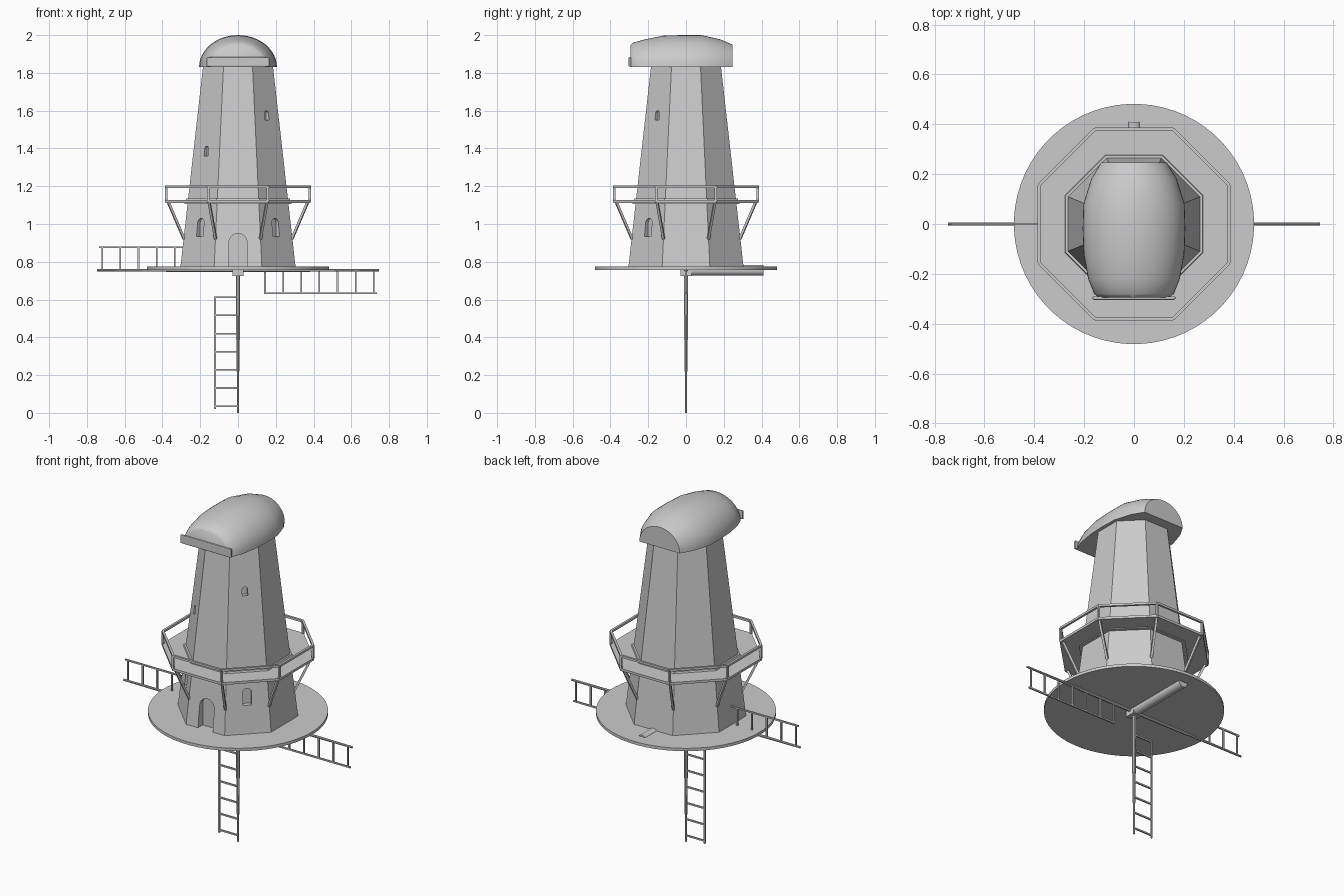
import bpy, bmesh, math
from mathutils import Vector, Matrix

if "Cube" in bpy.data.objects:
    bpy.data.objects.remove(bpy.data.objects["Cube"])

C8 = math.cos(math.pi / 8)
HUB_Z = 0.755


def finish(bm, name):
    bmesh.ops.recalc_face_normals(bm, faces=bm.faces[:])
    me = bpy.data.meshes.new(name)
    bm.to_mesh(me)
    bm.free()
    ob = bpy.data.objects.new(name, me)
    bpy.context.collection.objects.link(ob)
    return ob


def smooth(ob, angle=40):
    bpy.ops.object.select_all(action='DESELECT')
    ob.select_set(True)
    bpy.context.view_layer.objects.active = ob
    bpy.ops.object.shade_smooth_by_angle(angle=math.radians(angle))


def bar(bm, a, b, r1, r2=None, sides=8):
    a, b = Vector(a), Vector(b)
    d = b - a
    m = (Matrix.Translation((a + b) / 2) @ d.to_track_quat('Z', 'Y').to_matrix().to_4x4()
         @ Matrix.Rotation(math.pi / sides, 4, 'Z'))
    bmesh.ops.create_cone(bm, cap_ends=True, segments=sides, radius1=r1,
                          radius2=r1 if r2 is None else r2, depth=d.length, matrix=m)


def prism(name, z0, z1, a0, a1):
    """Octagon with flats on the axes, given by inner radii."""
    bm = bmesh.new()
    bar(bm, (0, 0, z0), (0, 0, z1), a0 / C8, a1 / C8, 8)
    return finish(bm, name)


def corner(i, apothem, z):
    t = math.radians(22.5 + 45 * i)
    return (apothem / C8 * math.cos(t), apothem / C8 * math.sin(t), z)


def wall(z):
    return 0.305 - 0.12 * (z - 0.77) / 1.065


def box(bm, size, loc):
    bmesh.ops.create_cube(bm, size=1, matrix=Matrix.Translation(loc) @ Matrix.Diagonal((*size, 1)))


# ground disc
bm = bmesh.new()
bar(bm, (0, 0, 0.757), (0, 0, 0.774), 0.482, sides=64)
smooth(finish(bm, "base_disc"))

# tapered octagonal tower
tower = prism("tower", 0.77, 1.835, wall(0.77), wall(1.835))


# arched recesses for door and windows, cut from the tower
def recess(name, angle, z0, z1, half, depth):
    zs = z1 - half
    pts = [(-half, z0), (half, z0)]
    pts += [(half * math.cos(math.pi * k / 10), zs + half * math.sin(math.pi * k / 10)) for k in range(11)]
    bm = bmesh.new()
    back = -(wall((z0 + z1) / 2) - depth)
    f = bm.faces.new([bm.verts.new((x, back, z)) for x, z in pts])
    ext = bmesh.ops.extrude_face_region(bm, geom=[f])
    bmesh.ops.translate(bm, vec=(0, -0.15, 0), verts=[v for v in ext["geom"] if isinstance(v, bmesh.types.BMVert)])
    bmesh.ops.remove_doubles(bm, verts=bm.verts[:], dist=1e-5)
    bmesh.ops.rotate(bm, verts=bm.verts[:], cent=(0, 0, 0), matrix=Matrix.Rotation(math.radians(angle), 3, 'Z'))
    cutter = finish(bm, name)
    cutter.hide_render = True
    cutter.hide_set(True)
    mod = tower.modifiers.new(name, 'BOOLEAN')
    mod.object, mod.operation, mod.solver = cutter, 'DIFFERENCE', 'EXACT'


recess("door_cutter", 0, 0.765, 0.95, 0.048, 0.035)
for side, ang in (("left", -45), ("right", 45)):
    recess(side + "_window_cutter", ang, 0.935, 1.03, 0.024, 0.022)
recess("upper_left_window_cutter", -45, 1.36, 1.412, 0.015, 0.018)
recess("upper_right_window_cutter", 45, 1.55, 1.60, 0.015, 0.018)

# balcony floor and collar where it meets the tower
prism("balcony_floor", 1.112, 1.126, 0.385, 0.385)
prism("balcony_collar", 1.105, 1.135, 0.285, 0.274)

# balcony railing and braces
rail, braces = bmesh.new(), bmesh.new()
for i in range(8):
    bar(rail, corner(i, 0.38, 1.12), corner(i, 0.38, 1.2), 0.008, sides=4)
    bar(rail, corner(i, 0.38, 1.198), corner(i + 1, 0.38, 1.198), 0.009, sides=4)
    bar(braces, corner(i, 0.37, 1.118), corner(i, wall(0.92) - 0.003, 0.92), 0.009, sides=4)
finish(rail, "balcony_railing")
finish(braces, "balcony_braces")

# rounded cap: arched sections (y, half width, height)
sections = [(-0.295, 0.142, 0.115), (-0.28, 0.16, 0.13), (-0.22, 0.184, 0.147), (-0.12, 0.202, 0.167),
            (-0.02, 0.206, 0.17), (0.08, 0.203, 0.17), (0.18, 0.172, 0.148), (0.247, 0.132, 0.12)]
bm = bmesh.new()
N = 24
rings = [[bm.verts.new((w * math.cos(math.pi * k / N), y, 1.83 + h * math.sin(math.pi * k / N)))
          for k in range(N + 1)] for y, w, h in sections]
for r0, r1 in zip(rings, rings[1:]):
    for k in range(N + 1):
        j = (k + 1) % (N + 1)
        bm.faces.new((r0[k], r0[j], r1[j], r1[k]))
bm.faces.new(rings[0])
bm.faces.new(rings[-1][::-1])
smooth(finish(bm, "cap"), 45)

# plank across the front of the cap
bm = bmesh.new()
box(bm, (0.332, 0.014, 0.05), (0, -0.297, 1.858))
plank = finish(bm, "cap_front_plank")
bev = plank.modifiers.new("bevel", 'BEVEL')
bev.width, bev.segments = 0.005, 2

# sail shaft and hub
bm = bmesh.new()
bar(bm, (0, 0, HUB_Z), (0, 0.41, HUB_Z), 0.029, sides=24)
smooth(finish(bm, "sail_shaft"))
bm = bmesh.new()
box(bm, (0.06, 0.06, 0.04), (0, 0, 0.745))
finish(bm, "sail_hub")

# four lattice sails turned about the shaft
for n, name in enumerate(("lower", "right", "upper", "left")):
    bm = bmesh.new()
    bar(bm, (0, 0, 0), (0, 0, -0.38), 0.011, 0.010, 8)
    bar(bm, (0, 0, -0.38), (0, 0, -0.755 if n == 0 else -0.747), 0.008, 0.006, 8)
    bar(bm, (-0.122, 0, -0.138), (-0.122, 0, -0.735), 0.006, sides=4)
    for k in range(7):
        z = -0.143 - 0.096 * k
        bar(bm, (0, 0, z), (-0.122, 0, z), 0.006, sides=4)
    bmesh.ops.rotate(bm, verts=bm.verts[:], cent=(0, 0, 0), matrix=Matrix.Rotation(-math.pi / 2 * n, 3, 'Y'))
    bmesh.ops.translate(bm, vec=(0, 0, HUB_Z), verts=bm.verts[:])
    finish(bm, name + "_sail")
